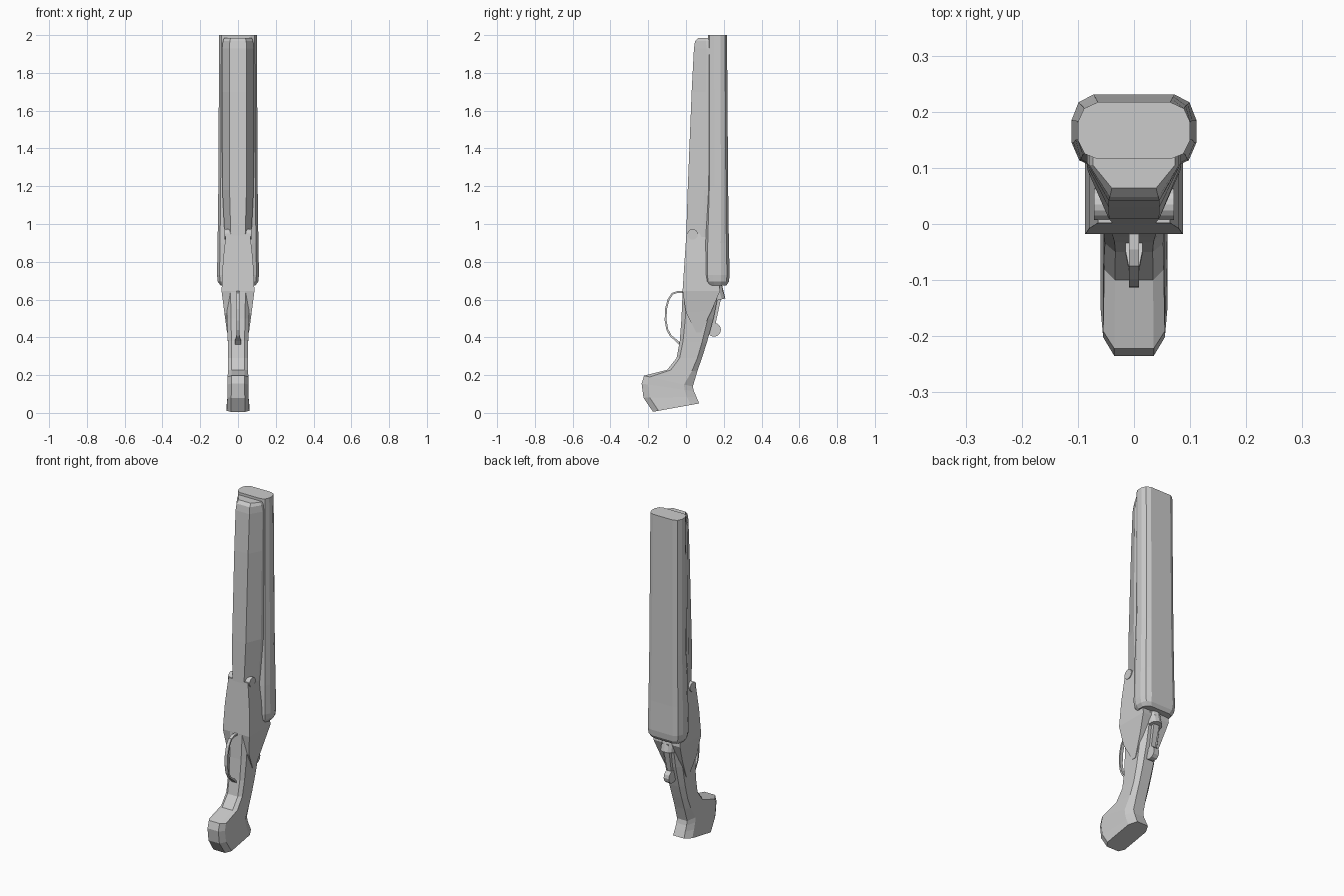
import bpy, bmesh, math
from mathutils import Vector, Matrix

if "Cube" in bpy.data.objects:
    bpy.data.objects.remove(bpy.data.objects["Cube"])


def finish(name, bm):
    bmesh.ops.recalc_face_normals(bm, faces=bm.faces)
    me = bpy.data.meshes.new(name)
    bm.to_mesh(me)
    bm.free()
    ob = bpy.data.objects.new(name, me)
    bpy.context.collection.objects.link(ob)
    return ob


def loft(name, half, sections):
    """half: (x fraction, front-to-back fraction) points of one side, mirrored in x.
    sections: (front y, front z, back y, back z, half width)."""
    bm = bmesh.new()
    ring = half + [(-x, t) for x, t in reversed(half)]
    rows = []
    for fy, fz, by, bz, w in sections:
        rows.append([bm.verts.new((x * w, fy + (by - fy) * t, fz + (bz - fz) * t))
                     for x, t in ring])
    n = len(ring)
    for a, b in zip(rows, rows[1:]):
        for i in range(n):
            j = (i + 1) % n
            bm.faces.new((a[i], a[j], b[j], b[i]))
    bm.faces.new(rows[0])
    bm.faces.new(rows[-1])
    return finish(name, bm)


def level(z, front, back, w):
    return (front, z, back, z, w)


def disc(name, radius, length, loc, axis, sides=16):
    bm = bmesh.new()
    rot = Vector(axis).to_track_quat('Z', 'Y').to_matrix().to_4x4()
    bmesh.ops.create_cone(bm, cap_ends=True, segments=sides, radius1=radius,
                          radius2=radius, depth=length,
                          matrix=Matrix.Translation(loc) @ rot)
    return finish(name, bm)


box = [(1, 0), (1, 1)]

# Paired barrels under one faceted shell
loft("barrels", [(.66, 0), (.88, .09), (1, .33), (1, .65), (.89, .89), (.65, 1)], [
    level(2.0, .116, .217, .100), level(1.2, .114, .223, .104),
    level(.9, .104, .227, .108), level(.73, .102, .231, .111),
    level(.695, .106, .227, .107), level(.675, .120, .214, .093)])

# Fore-end with rounded tip
loft("fore_end", [(.54, 0), (1, .62), (1, 1)], [
    level(.93, .001, .15, .070), level(1.18, .009, .15, .083),
    level(1.7, .030, .15, .084), level(1.93, .042, .15, .084),
    level(1.968, .048, .14, .080), level(1.985, .064, .13, .073)])

# Receiver with side plates tapering to a point
loft("receiver", box, [
    level(.95, .002, .12, .064), level(.80, -.008, .16, .080),
    level(.645, -.018, .180, .087), (0, .53, .135, .54, .072),
    (.055, .425, .08, .425, .058)])

# Hinge ends
disc("hinge_pin", .028, .142, (0, .035, .945), (1, 0, 0))

# Pistol grip and flared butt
loft("grip", [(.64, 0), (1, .12), (1, .82), (.6, 1)], [
    (-.017, .66, .180, .67, .062), (-.024, .50, .146, .50, .058),
    (-.033, .38, .110, .37, .054), (-.050, .29, .084, .29, .052),
    (-.100, .228, .060, .22, .053), (-.222, .197, .036, .14, .055),
    (-.235, .155, .042, .115, .055), (-.225, .08, .055, .085, .056),
    (-.175, .006, .070, .050, .060)])

# Trigger guard: flat band following a loop
path = [(-.01, .645), (-.045, .645), (-.075, .635), (-.098, .60), (-.111, .55),
        (-.113, .49), (-.104, .44), (-.085, .405), (-.055, .38), (-.025, .35)]
band = []
for i, (y, z) in enumerate(path):
    (y0, z0), (y1, z1) = path[max(i - 1, 0)], path[min(i + 1, len(path) - 1)]
    d = Vector((y1 - y0, z1 - z0)).normalized() * .010
    band.append((y, z, y - d.y, z + d.x, .009 if i < 8 else .015))
loft("trigger_guard", box, band)

# Opening lever: hub, arm and thumb piece
disc("lever_hub", .040, .08, (0, .160, .635), (0, .25, -1), 12)
loft("lever_arm", box, [
    level(.65, .14, .196, .020), level(.59, .13, .182, .018),
    level(.47, .10, .156, .013), level(.44, .10, .15, .013)])
disc("lever_thumb", .037, .034, (0, .148, .44), (1, 0, 0), 12)
